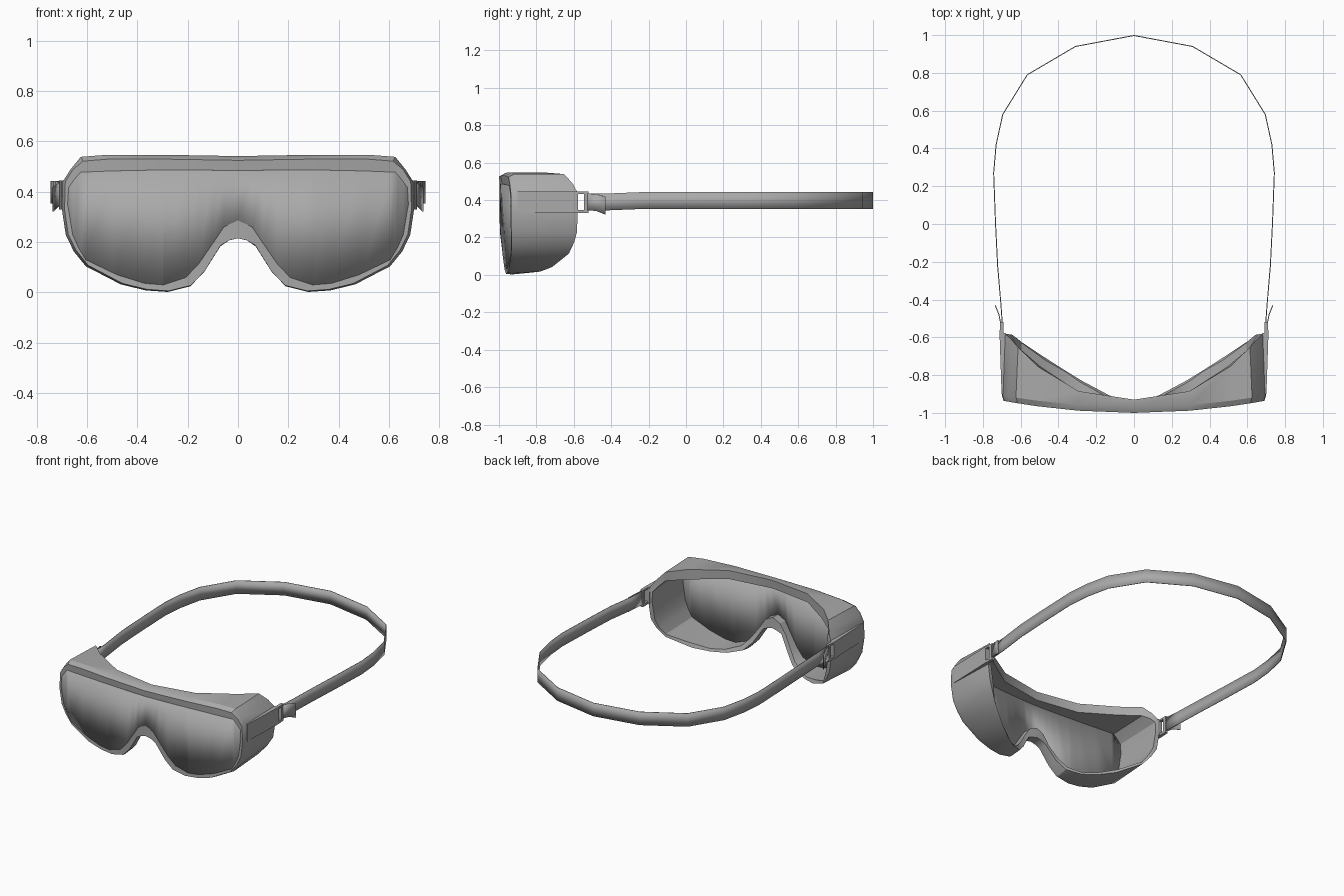
import bpy, bmesh, math

cube = bpy.data.objects.get("Cube")
if cube:
    bpy.data.objects.remove(cube)

grey = bpy.data.materials.new("mid_grey")
grey.use_nodes = True
colour = (0.4, 0.4, 0.4, 1)
grey.diffuse_color = colour
grey.node_tree.nodes["Principled BSDF"].inputs["Base Color"].default_value = colour


def make(name, verts, faces, thickness=0, angle=30):
    """Mesh object with clean normals, optional thickness, smooth shading."""
    mesh = bpy.data.meshes.new(name)
    bm = bmesh.new()
    vs = [bm.verts.new(v) for v in verts]
    for f in faces:
        bm.faces.new([vs[i] for i in f])
    bmesh.ops.remove_doubles(bm, verts=bm.verts, dist=1e-5)
    bmesh.ops.recalc_face_normals(bm, faces=bm.faces)
    bm.to_mesh(mesh)
    bm.free()
    mesh.materials.append(grey)
    ob = bpy.data.objects.new(name, mesh)
    bpy.context.collection.objects.link(ob)
    if thickness:
        mod = ob.modifiers.new("thickness", "SOLIDIFY")
        mod.thickness = thickness
        mod.offset = 0
    bpy.ops.object.select_all(action="DESELECT")
    ob.select_set(True)
    bpy.context.view_layer.objects.active = ob
    bpy.ops.object.shade_smooth_by_angle(angle=math.radians(angle))
    return ob


def interp(points, x):
    for (x0, v0), (x1, v1) in zip(points, points[1:]):
        if x <= x1:
            return v0 + (v1 - v0) * (x - x0) / (x1 - x0)
    return points[-1][1]


def prism(name, outline, z0, z1):
    """Plan outline (x, y) extruded between two heights."""
    n = len(outline)
    verts = [(x, y, z) for z in (z0, z1) for x, y in outline]
    faces = [range(n), range(n, 2 * n)]
    faces += [(i, (i + 1) % n, (i + 1) % n + n, i + n) for i in range(n)]
    return make(name, verts, faces)


# Half outlines (x, z), from the top centre round to the nose
OUTER = [(0, .525), (.3, .53), (.52, .53), (.625, .522), (.665, .49), (.697, .44),
         (.7, .33), (.685, .23), (.653, .163), (.605, .104), (.466, .032), (.367, .008),
         (.28, .002), (.19, .024), (.135, .08), (.07, .183), (.036, .207), (0, .215)]
LENS = [(0, .485), (.3, .487), (.5, .483), (.625, .478), (.65, .45), (.673, .418),
        (.677, .35), (.657, .23), (.635, .18), (.605, .13), (.48, .07), (.37, .036),
        (.295, .03), (.207, .06), (.155, .115), (.1, .195), (.056, .26), (0, .287)]
# Rear edge depth (x, y) along the forehead and along the cheeks
BROW = [(0, -.93), (.1, -.93), (.32, -.88), (.48, -.79), (.6, -.68), (.69, -.58)]
CHEEK = [(0, -.93), (.09, -.93), (.3, -.82), (.46, -.72), (.63, -.61), (.69, -.58)]


def front_y(x, z):
    return -1 + .055 * (x / .65) ** 2 + .1 * max(0, .28 - z)


def back_y(x, z):
    t = min(1, max(0, (z - .25) / .25))
    return interp(CHEEK, x) * (1 - t) + interp(BROW, x) * t


def full(half):
    return half + [(-x, y, z) for x, y, z in half[-2:0:-1]]


def lift(z):
    return z + .017 if z > .5 else z


# Goggle frame: a ring lofted through front rim, walls and rear flange
loops = [
    [(x, front_y(x, z) + .004, z) for x, z in LENS],
    [(x * .985, front_y(x, z), z + (.004 if z < .2 else 0)) for x, z in OUTER],
    [(x, front_y(x, z) + .03, lift(z)) for x, z in OUTER],
    [(x * .982, back_y(x, z), lift(z) + (.01 if z < .2 else 0)) for x, z in OUTER],
    [(x * .982, back_y(xo, zo) - .004, z) for (x, z), (xo, zo) in zip(LENS, OUTER)],
]
loops = [full(loop) for loop in loops]
n, m = len(loops[0]), len(loops)
ring = [(k * n + i, k * n + (i + 1) % n, (k + 1) % m * n + (i + 1) % n, (k + 1) % m * n + i)
        for k in range(m) for i in range(n)]
make("goggle_frame", sum(loops, []), ring)

# Lens: columns between the upper and lower outline
side = max(range(len(LENS)), key=lambda i: LENS[i][0])
upper, lower = LENS[:side + 1], LENS[side:][::-1]
xs = sorted({x for x, z in LENS})
xs = [-x for x in xs[:0:-1]] + xs
verts = []
for x in xs:
    for outline in (lower, upper):
        z = interp(outline, abs(x))
        verts.append((x, front_y(abs(x), z) + .006, z))
c = len(xs)
cols = [(2 * i, 2 * i + 2, 2 * i + 3, 2 * i + 1) for i in range(1, c - 2)]
cols += [(0, 2, 3), (2 * c - 4, 2 * c - 2, 2 * c - 3)]
make("lens", verts, cols, thickness=.006)

# Side mounts, buckles and loose strap ends
for s, label in ((1, "left"), (-1, "right")):
    def plan(*points):
        return [(s * x, y) for x, y in points]
    prism(label + "_side_mount",
          plan((.685, -.9), (.701, -.9), (.712, -.578), (.68, -.578)), .33, .445)
    for part, z0, z1 in (("lower", .33, .347), ("upper", .433, .445)):
        prism(f"{label}_buckle_{part}_bar",
              plan((.69, -.58), (.712, -.58), (.708, -.52), (.69, -.52)), z0, z1)
    prism(label + "_buckle_post",
          plan((.69, -.546), (.71, -.546), (.708, -.52), (.69, -.52)), .335, .44)
    tail = [(.705, -.53, .345, .435), (.715, -.48, .342, .432), (.735, -.43, .322, .418)]
    make(label + "_strap_end", [(s * x, y, z) for x, y, a, b in tail for z in (a, b)],
         [(0, 2, 3, 1), (2, 4, 5, 3)], thickness=.005)

# Head strap: a thin band around the back
PATH = [(.697, -.53), (.705, -.42), (.722, -.22), (.733, 0), (.743, .27), (.73, .42),
        (.695, .58), (.565, .79), (.31, .94), (0, .998)]
path = PATH + [(-x, y) for x, y in PATH[-2::-1]]
verts = []
for x, y in path:
    inset = .008 if y < -.4 else 0
    verts += [(x, y, .353 - inset), (x, y, .443 - inset)]
make("head_strap", verts,
     [(2 * i, 2 * i + 2, 2 * i + 3, 2 * i + 1) for i in range(len(path) - 1)], thickness=.005)
